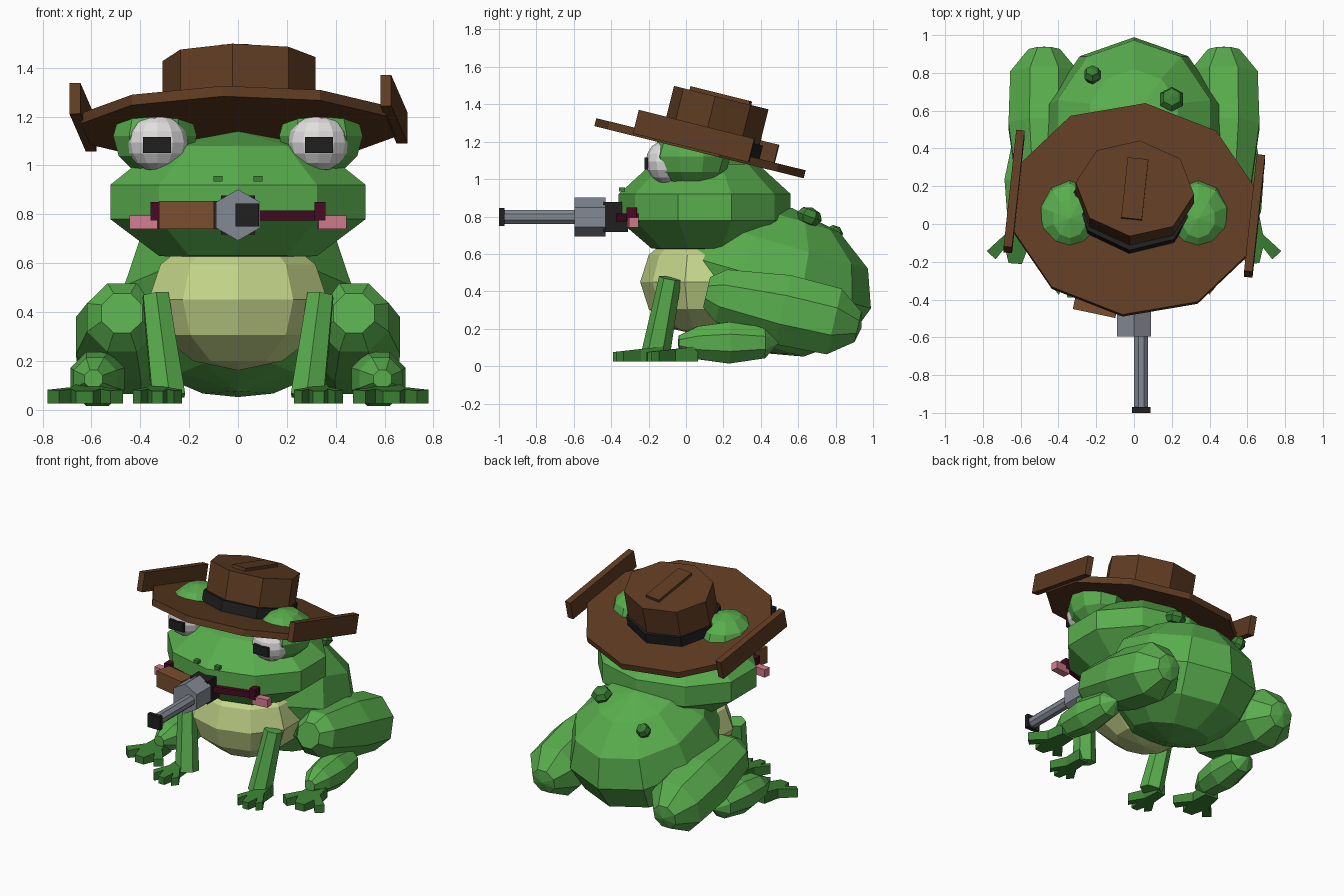
import bpy, bmesh, math
from mathutils import Matrix, Vector

if "Cube" in bpy.data.objects:
    bpy.data.objects.remove(bpy.data.objects["Cube"])

COLORS = {
    "skin green": (0.10, 0.42, 0.075), "dark green": (0.045, 0.22, 0.035),
    "belly yellow": (0.55, 0.66, 0.25), "hat brown": (0.115, 0.045, 0.016),
    "grip brown": (0.19, 0.075, 0.028), "eye white": (0.75, 0.73, 0.73),
    "mouth maroon": (0.065, 0.003, 0.018), "tongue pink": (0.65, 0.20, 0.27),
    "gun grey": (0.23, 0.25, 0.29), "black": (0.014, 0.014, 0.014),
}
MATS = {}
for key, c in COLORS.items():
    MATS[key] = bpy.data.materials.new(key)
    MATS[key].diffuse_color = (*c, 1)


def T(x, y, z):
    return Matrix.Translation((x, y, z))


def R(deg, axis):
    return Matrix.Rotation(math.radians(deg), 4, axis)


def S(x, y, z):
    return Matrix.Diagonal((x, y, z, 1))


def finish(name, mat, bm, M):
    bm.transform(M)
    bmesh.ops.recalc_face_normals(bm, faces=bm.faces)
    me = bpy.data.meshes.new(name)
    bm.to_mesh(me)
    bm.free()
    me.materials.append(MATS[mat])
    ob = bpy.data.objects.new(name, me)
    bpy.context.collection.objects.link(ob)
    return ob


def lathe(name, mat, rings, n, M, phase=0.0):
    """Stack of n-sided rings (radius, height); radius 0 makes a pole."""
    bm = bmesh.new()
    loops = []
    for r, z in rings:
        if r == 0:
            loops.append([bm.verts.new((0, 0, z))] * n)
        else:
            loops.append([bm.verts.new((r * math.sin(a), -r * math.cos(a), z))
                          for a in (2 * math.pi * (i + phase) / n for i in range(n))])
    for a, b in zip(loops, loops[1:]):
        for i in range(n):
            j = (i + 1) % n
            bm.faces.new(list(dict.fromkeys((a[i], a[j], b[j], b[i]))))
    for end, ring in ((loops[0], rings[0]), (loops[-1], rings[-1])):
        if ring[0] > 0:
            bm.faces.new(end)
    return finish(name, mat, bm, M)


def ball(name, mat, center, radii, n=10, k=6, rot=Matrix.Identity(4)):
    rings = [(math.sin(math.pi * i / k) if 0 < i < k else 0, -math.cos(math.pi * i / k))
             for i in range(k + 1)]
    return lathe(name, mat, rings, n, T(*center) @ rot @ S(*radii))


def box(name, mat, center, size, M=Matrix.Identity(4), rot=Matrix.Identity(4)):
    bm = bmesh.new()
    bmesh.ops.create_cube(bm, size=1)
    return finish(name, mat, bm, M @ T(*center) @ rot @ S(*size))


def rod(name, mat, a, b, r0, r1, n, phase=0.0, M=Matrix.Identity(4)):
    a, b = Vector(a), Vector(b)
    q = (b - a).to_track_quat('Z', 'Y').to_matrix().to_4x4()
    return lathe(name, mat, [(r0, 0), (r1, (b - a).length)], n, M @ T(*a) @ q, phase)


def foot(name, M):
    """Thin webbed fan of three toes, thicker at the heel."""
    half = [(.05, 0), (.065, -.12), (.155, -.215), (.105, -.255), (.06, -.19), (.035, -.27)]
    outline = half + [(-x, y) for x, y in reversed(half)]
    bm = bmesh.new()
    low = [bm.verts.new((x, y, .025)) for x, y in outline]
    top = [bm.verts.new((x, y, .105 + .11 * y)) for x, y in outline]
    bm.faces.new(low)
    bm.faces.new(top)
    for i in range(len(low)):
        j = (i + 1) % len(low)
        bm.faces.new((low[i], low[j], top[j], top[i]))
    return finish(name, "dark green", bm, M)


# Torso, belly and head
ball("body", "skin green", (0, .46, .46), (.49, .55, .40), 10, 6, R(-16, 'X'))
ball("belly", "belly yellow", (0, .10, .45), (.385, .345, .29), 10, 6)
lathe("head", "skin green",
      [(0, .60), (.62, .63), (1, .78), (1, .92), (.62, 1.08), (0, 1.14)],
      10, T(0, .10, 0) @ S(.55, .46, 1))
ball("wart_large", "dark green", (.20, .66, .80), (.07, .07, .05), 6, 4, R(-20, 'X'))
ball("wart_small", "dark green", (-.22, .79, .705), (.05, .05, .05), 6, 4, R(-40, 'X'))

for s, side in ((-1, "left"), (1, "right")):
    F = S(s, 1, 1)
    # Eyes, nostrils and mouth halves
    ball("eyelid_" + side, "skin green", (s * .34, .03, 1.12), (.18, .21, .165), 10, 6)
    ball("eyeball_" + side, "eye white", (s * .33, -.10, 1.093), (.125, .115, .118), 12, 8)
    box("pupil_" + side, "black", (s * .332, -.212, 1.083), (.115, .02, .065))
    box("nostril_" + side, "dark green", (s * .082, -.342, .945), (.036, .03, .022))
    box("lip_" + side, "mouth maroon", (.17, -.318, .795), (.36, .05, .042), F, R(16, 'Z'))
    box("mouth_corner_" + side, "mouth maroon", (.335, -.29, .812), (.045, .055, .075), F)
    box("tongue_tab_" + side, "tongue pink", (.385, -.285, .768), (.115, .05, .055), F, R(6, 'Z'))

    # Front legs
    rod("front_leg_" + side, "skin green", (.285, -.165, .05), (.338, -.085, .47),
        .078, .06, 6, .5, F)
    foot("front_foot_" + side, F @ T(.33, -.12, 0) @ S(.65, 1, 1))

    # Hind legs: thigh slopes down toward the rear
    axis = Vector((0, .83, -.19))
    q = axis.to_track_quat('Z', 'Y').to_matrix().to_4x4()
    lathe("thigh_" + side, "skin green",
          [(.09, 0), (.155, .08), (.205, .42), (.195, .70), (.09, .83), (0, .85)],
          8, F @ T(.475, .11, .395) @ q, .5)
    shin = Vector((-.06, 1, 0)).to_track_quat('Z', 'Y').to_matrix().to_4x4()
    lathe("shin_" + side, "skin green",
          [(.04, -.27), (.095, -.17), (.12, 0), (.09, .19), (0, .27)],
          8, F @ T(.575, .23, .125) @ shin, .5)
    foot("hind_foot_" + side, F @ T(.61, .06, 0) @ R(4, 'Z'))

# Hat: everything shares one tilted and turned frame
H = T(0, .075, 1.165) @ R(-14, 'X') @ R(-6, 'Z')
lathe("hat_brim", "hat brown", [(1, -.022), (1, .022)], 10, H @ S(.66, .58, 1))
lathe("hat_band", "black", [(1, .02), (1, .095)], 8, H @ T(0, .04, 0) @ S(.325, .285, 1))
lathe("hat_crown", "hat brown", [(1, .02), (1, .29)], 8, H @ T(0, .045, 0) @ S(.315, .262, 1))
box("hat_crease", "hat brown", (0, .04, .295), (.11, .33, .03), H)
for s, side in ((-1, "left"), (1, "right")):
    box("hat_side_flap_" + side, "hat brown", (s * .64, .02, .055), (.045, .64, .13), H)

# Revolver held crosswise in the mouth
Z = .797
box("gun_grip", "grip brown", (-.20, -.42, Z), (.23, .11, .115), rot=R(-12, 'Z'))
box("gun_frame", "black", (0, -.375, Z), (.14, .13, .16))
turn = R(90, 'X')
lathe("gun_cylinder", "gun grey", [(.105, .43), (.105, .595)], 6, T(0, 0, Z) @ turn)
rod("gun_barrel", "gun grey", (.038, -.59, Z), (.038, -.975, Z), .04, .04, 8, .5)
box("gun_muzzle", "black", (.038, -.985, Z), (.098, .03, .095))

for m in bpy.data.materials:
    if m.users and not m.is_grease_pencil:
        m.use_nodes = True
        m.node_tree.nodes["Principled BSDF"].inputs["Base Color"].default_value = m.diffuse_color
